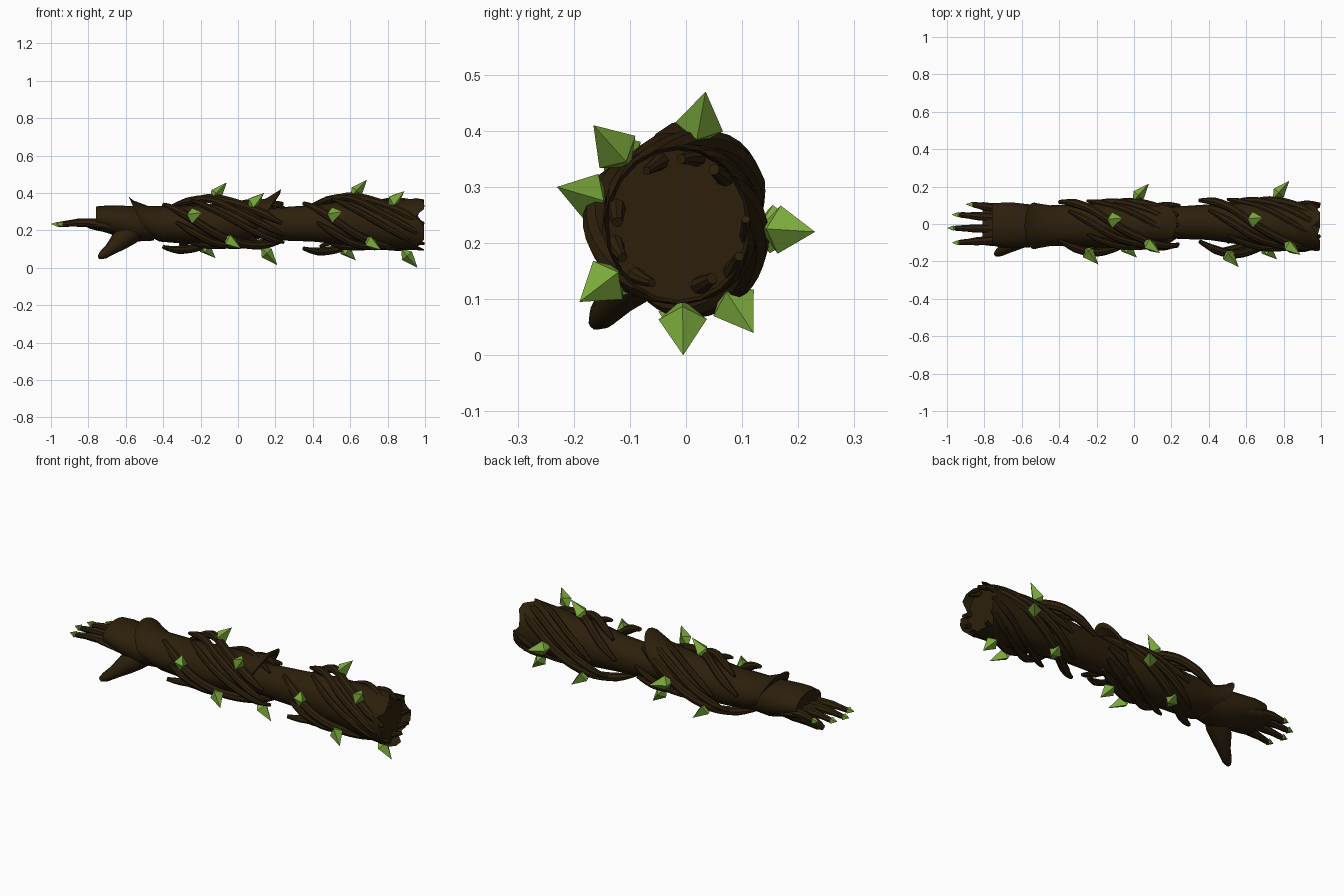
import bpy, bmesh, math
from mathutils import Vector

old = bpy.data.objects.get("Cube")
if old:
    bpy.data.objects.remove(old, do_unlink=True)


def make_material(name, rgb):
    m = bpy.data.materials.new(name)
    m.use_nodes = True
    col = (*rgb, 1)
    m.diffuse_color = col
    bsdf = m.node_tree.nodes["Principled BSDF"]
    bsdf.inputs["Base Color"].default_value = col
    bsdf.inputs["Roughness"].default_value = 0.9
    return m


BARK = make_material("dark bark", (0.026, 0.0145, 0.0035))
LEAF = make_material("leaf green", (0.20, 0.40, 0.045))
AXIS_Y, AXIS_Z = -0.008, 0.235


def finish(bm, name, mat, smooth=True):
    bmesh.ops.recalc_face_normals(bm, faces=bm.faces)
    me = bpy.data.meshes.new(name)
    bm.to_mesh(me)
    bm.free()
    me.materials.append(mat)
    ob = bpy.data.objects.new(name, me)
    bpy.context.collection.objects.link(ob)
    if smooth:
        bpy.ops.object.select_all(action='DESELECT')
        ob.select_set(True)
        bpy.context.view_layer.objects.active = ob
        bpy.ops.object.shade_smooth_by_angle(angle=math.radians(40))
    return ob


def skin(name, rings, mat=BARK):
    """Bridge rings of points into a closed, capped skin."""
    bm = bmesh.new()
    rows = [[bm.verts.new(p) for p in ring] for ring in rings]
    n = len(rows[0])
    for a, b in zip(rows, rows[1:]):
        for i in range(n):
            bm.faces.new((a[i], a[(i + 1) % n], b[(i + 1) % n], b[i]))
    bm.faces.new(rows[0])
    bm.faces.new(rows[-1])
    return finish(bm, name, mat)


def ring(x, low, high, right, left, shear=0.0, n=20, tooth=0.0):
    """Oval section given its z and y limits; shear leans it, tooth notches it."""
    pts = []
    for i in range(n):
        a = math.tau * i / n
        c, s = math.cos(a), math.sin(a)
        jag = tooth * (i % 4 in (1, 2)) * (0.6 + 0.4 * math.sin(3 * i))
        pts.append((x + shear * s - jag,
                    (left + right) / 2 + (left - right) / 2 * c,
                    (low + high) / 2 + (high - low) / 2 * s))
    return pts


def tube(name, pts, radii, sides=8):
    """Round limb along a path with its own radius at each point."""
    pts = [Vector(p) for p in pts]
    rings = []
    for i, p in enumerate(pts):
        t = (pts[min(i + 1, len(pts) - 1)] - pts[max(i - 1, 0)]).normalized()
        u = t.cross(Vector((0, 0.6, 0.8))).normalized()
        v = t.cross(u)
        rings.append([p + radii[i] * (math.cos(math.tau * k / sides) * u
                                      + math.sin(math.tau * k / sides) * v)
                      for k in range(sides)])
    return skin(name, rings)


def spike(name, base, tip, wide, thick, side, waist=0.36):
    """Four-sided pointed bud."""
    base, tip = Vector(base), Vector(tip)
    d = (tip - base).normalized()
    u = (side - d * side.dot(d)).normalized()
    v = d.cross(u)
    mid = base.lerp(tip, waist)
    bm = bmesh.new()
    b, t = bm.verts.new(base), bm.verts.new(tip)
    q = [bm.verts.new(mid + o) for o in (u * wide, v * thick, -u * wide, -v * thick)]
    for i in range(4):
        bm.faces.new((q[i], q[(i + 1) % 4], t))
        bm.faces.new((q[(i + 1) % 4], q[i], b))
    return finish(bm, name, LEAF, smooth=False)


# Upper arm with a ragged, closed end
upper = [ring(0.08, 0.16, 0.31, -0.07, 0.08),
         ring(0.25, 0.145, 0.325, -0.08, 0.095),
         ring(0.40, 0.14, 0.335, -0.085, 0.105),
         ring(0.60, 0.12, 0.36, -0.115, 0.115),
         ring(0.80, 0.10, 0.365, -0.13, 0.115),
         ring(0.93, 0.095, 0.368, -0.14, 0.112),
         ring(0.995, 0.092, 0.372, -0.145, 0.115, tooth=0.05),
         ring(0.945, 0.098, 0.366, -0.138, 0.108)]
skin("upper_arm", upper)

# Forearm sleeve, flared at wrist and elbow with leaning rims
forearm = [ring(-0.50, 0.165, 0.33, -0.09, 0.075, -0.06),
           ring(-0.535, 0.17, 0.38, -0.135, 0.115, -0.05),
           ring(-0.515, 0.165, 0.36, -0.13, 0.11, -0.045),
           ring(-0.45, 0.14, 0.33, -0.118, 0.10, -0.03),
           ring(-0.30, 0.13, 0.33, -0.12, 0.105),
           ring(-0.10, 0.12, 0.345, -0.13, 0.115),
           ring(0.03, 0.13, 0.35, -0.12, 0.115, 0.02),
           ring(0.10, 0.145, 0.37, -0.105, 0.108, 0.05),
           ring(0.15, 0.155, 0.42, -0.095, 0.105, 0.08),
           ring(0.145, 0.16, 0.395, -0.085, 0.095, 0.08),
           ring(0.10, 0.165, 0.34, -0.07, 0.08, 0.04)]
skin("forearm", forearm)

# Back of the hand and palm
skin("hand_guard", [ring(-0.45, 0.145, 0.32, -0.10, 0.09),
                    ring(-0.56, 0.14, 0.33, -0.125, 0.105),
                    ring(-0.65, 0.165, 0.333, -0.13, 0.115),
                    ring(-0.70, 0.19, 0.333, -0.128, 0.115),
                    ring(-0.76, 0.20, 0.328, -0.115, 0.108)])
skin("palm", [ring(-0.58, 0.15, 0.27, -0.10, 0.09),
              ring(-0.72, 0.192, 0.265, -0.12, 0.112),
              ring(-0.79, 0.208, 0.255, -0.115, 0.11),
              ring(-0.81, 0.218, 0.248, -0.105, 0.10)])

# Fingers with pointed green nails: (base y, tip y, tip x)
FINGERS = [("little", 0.085, 0.105, -0.90), ("ring", 0.035, 0.05, -0.975),
           ("middle", -0.025, -0.022, -1.0), ("index", -0.085, -0.10, -0.975)]
for label, y0, y1, xt in FINGERS:
    x0, x1 = -0.74, xt + 0.03
    path = [(x0 + (x1 - x0) * t, y0 + (y1 - y0) * t, 0.237 - 0.008 * t + 0.008 * math.sin(math.pi * t))
            for t in (0, 0.3, 0.5, 0.7, 0.9, 1)]
    tube(label + "_finger", path, [0.028, 0.023, 0.022, 0.017, 0.015, 0.009])
    spike(label + "_nail", (x1 + 0.028, y1, 0.232), (xt, y1, 0.234),
          0.019, 0.019, Vector((0, 1, 1)), 0.4)

# Thumb hanging down and forward from a thick base
tube("thumb", [(-0.53, -0.03, 0.205), (-0.585, -0.06, 0.18), (-0.635, -0.09, 0.14),
               (-0.68, -0.125, 0.10), (-0.72, -0.15, 0.07), (-0.742, -0.163, 0.056)],
     [0.05, 0.062, 0.052, 0.034, 0.025, 0.012], 10)


def vine(name, offset, scale, phase, start, end, thick, lift):
    """Tapering strand that winds from the top over the front to the underside."""
    pts, radii = [], []
    steps = 22
    for i in range(steps + 1):
        t = i / steps
        x = start + (end - start) * t
        a = math.radians(phase + 270 * (x - 0.6))
        r = scale * (0.118 + lift * math.sin(math.pi * min(1, t * 1.15 + 0.1)) ** 2
                     + 0.018 * max(0, 1 - 5 * t) + 0.006 * math.sin(17 * x + phase))
        pts.append((x + offset, AXIS_Y + r * math.cos(a), AXIS_Z + r * math.sin(a)))
        radii.append(thick * min(1, 0.45 + 4 * t, 0.45 + 4 * (1 - t)))
    tube(name, pts, radii)


# Bud tips on the upper arm; the forearm repeats the pattern
TIPS = [(0.69, 0.035, 0.47), (0.89, -0.165, 0.41), (0.56, -0.23, 0.30),
        (0.765, -0.19, 0.095), (0.96, -0.005, 0.0), (0.63, 0.12, 0.04),
        (0.83, 0.23, 0.22)]
STRANDS = [(0, 0.35, 0.985, 0.023, 0.036), (30, 0.40, 0.99, 0.020, 0.020),
           (62, 0.50, 0.995, 0.017, 0.014)]
for part, offset, scale in (("upper", 0, 1.0), ("lower", -0.75, 0.94)):
    for g in range(3):
        for s, (turn, start, end, thick, lift) in enumerate(STRANDS):
            vine(f"{part}_vine_{g}_{s}", offset, scale, 75 + 120 * g + turn,
                 start + 0.02 * g * (s % 2), end, thick, lift)
    for i, (x, y, z) in enumerate(TIPS):
        out = Vector((0, y - AXIS_Y, z - AXIS_Z)) * scale
        tip = Vector((x + offset, AXIS_Y, AXIS_Z)) + out
        base = tip - Vector((0.088, 0, 0)) - out.normalized() * 0.1
        side = out.cross(Vector((1, 0, 0)))
        spike(f"{part}_bud_{i}", base, tip, 0.043, 0.035, side)
